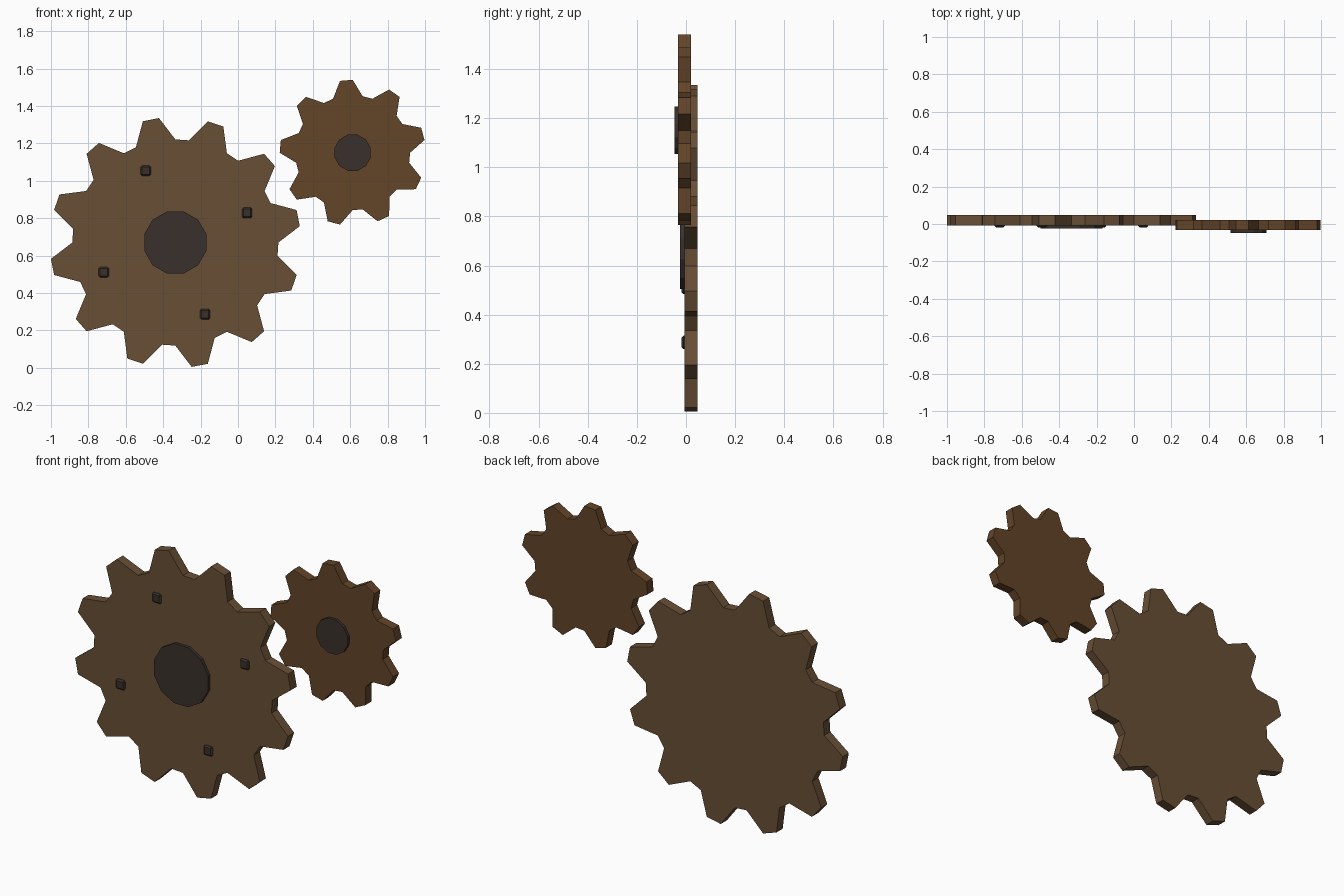
import bpy, bmesh
from math import cos, sin, tau, radians, pi

if "Cube" in bpy.data.objects:
    bpy.data.objects.remove(bpy.data.objects["Cube"])


def material(name, rgb):
    m = bpy.data.materials.new(name)
    m.diffuse_color = (*rgb, 1)
    m.use_nodes = True
    m.node_tree.nodes["Principled BSDF"].inputs["Base Color"].default_value = m.diffuse_color
    return m


BRONZE = material("bronze", (0.14, 0.078, 0.036))
COPPER = material("dark_copper", (0.125, 0.058, 0.022))
IRON = material("dark_iron", (0.04, 0.03, 0.024))


def plate(name, cx, cz, profile, y_front, y_back, mat):
    """Extrude an outline given as (angle, radius) pairs from front to back."""
    bm = bmesh.new()
    front = bm.faces.new([bm.verts.new((cx + r * cos(a), y_front, cz + r * sin(a)))
                          for a, r in profile])
    ext = bmesh.ops.extrude_face_region(bm, geom=[front])["geom"]
    back = [v for v in ext if isinstance(v, bmesh.types.BMVert)]
    bmesh.ops.translate(bm, verts=back, vec=(0, y_back - y_front, 0))
    if front.is_valid and not any(len(f.verts) == len(profile) and f is not front
                                  and f.calc_center_median().y < (y_front + y_back) / 2
                                  for f in bm.faces):
        pass
    bmesh.ops.recalc_face_normals(bm, faces=bm.faces)
    me = bpy.data.meshes.new(name)
    bm.to_mesh(me)
    bm.free()
    me.materials.append(mat)
    ob = bpy.data.objects.new(name, me)
    bpy.context.collection.objects.link(ob)
    return ob


def gear_profile(teeth, tip, root):
    # four evenly spaced points per tooth: root, tip, tip, root
    n = teeth * 4
    return [(tau * i / n, tip if i % 4 in (1, 2) else root) for i in range(n)]


def disc_profile(sides, radius):
    return [(tau * (i + 0.5) / sides, radius) for i in range(sides)]


# Large gear and its hub
LX, LZ = -0.335, 0.67
plate("large_gear", LX, LZ, gear_profile(12, 0.671, 0.551), -0.007, 0.047, BRONZE)
plate("large_hub", LX, LZ, disc_profile(12, 0.172), -0.024, 0.01, IRON)

# Small gear and its hub, set slightly forward
SX, SZ = 0.613, 1.15
plate("small_gear", SX, SZ, gear_profile(9, 0.39, 0.307), -0.032, 0.021, COPPER)
plate("small_hub", SX, SZ, disc_profile(12, 0.1), -0.047, -0.01, IRON)

# Four bevelled bolt heads on the large gear
for k in range(4):
    a = radians(22.5) + k * pi / 2
    bpy.ops.mesh.primitive_cube_add(
        size=1, location=(LX + 0.415 * cos(a), 0.006, LZ + 0.415 * sin(a)))
    bolt = bpy.context.object
    bolt.name = f"bolt_{k + 1}"
    bolt.scale = (0.055, 0.048, 0.055)
    bpy.ops.object.transform_apply(location=False, rotation=False, scale=True)
    bev = bolt.modifiers.new("bevel", 'BEVEL')
    bev.width = 0.008
    bev.segments = 1
    bolt.data.materials.append(IRON)
